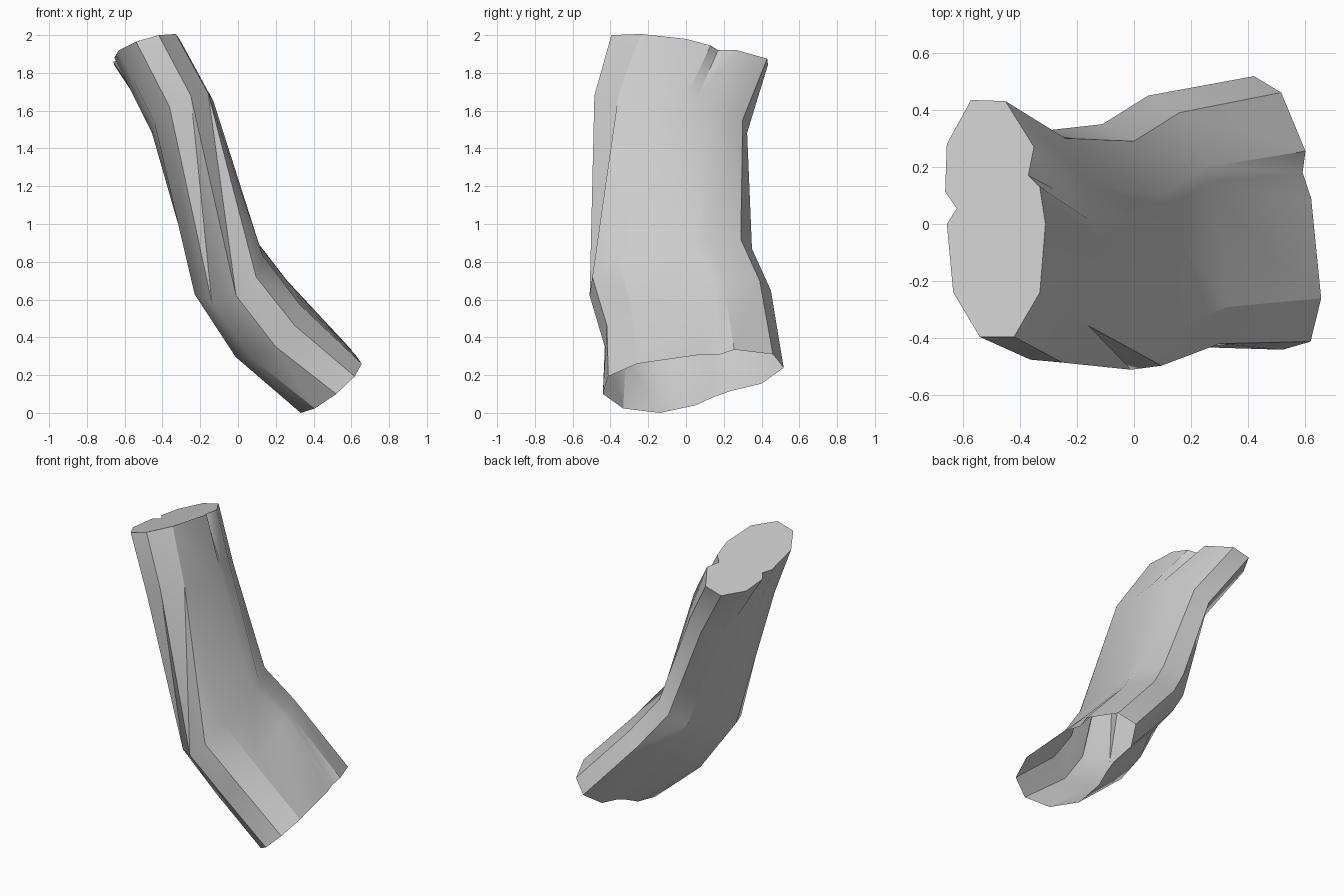
import bpy
import bmesh
from math import cos, sin, pi, radians
from mathutils import Matrix, Vector

default_cube = bpy.data.objects.get("Cube")
if default_cube:
    bpy.data.objects.remove(default_cube, do_unlink=True)

# One plain grey for the whole model
grey = bpy.data.materials.new("plain_grey")
grey.use_nodes = True
colour = (0.6, 0.6, 0.6, 1)
grey.diffuse_color = colour
grey.node_tree.nodes["Principled BSDF"].inputs["Base Color"].default_value = colour


def fit_lobe(profile, anchors, stations):
    """Place a flat profile at every station.

    A station gives the places of the three anchor corners; the other corners
    follow from the same flat stretch and skew.
    """
    flat = [Vector((x, y, 1)) for x, y in profile]
    to_anchor = Matrix([flat[i] for i in anchors]).transposed().inverted()
    weights = [to_anchor @ corner for corner in flat]
    return [[sum((Vector(p) * w for p, w in zip(station, weight)), Vector())
             for weight in weights] for station in stations]


# Wide front lobe: six corners of a nonagon, anchored inner side, front, outer side
front_profile = [(cos(2 * pi * i / 9), sin(2 * pi * i / 9)) for i in range(6)]
front_lobe = fit_lobe(front_profile, (0, 2, 5), [
    ((-.31, 0, 1.98), (-.42, -.395, 2), (-.655, 0, 1.88)),
    ((-.13, -.15, 1.65), (-.25, -.485, 1.68), (-.455, -.12, 1.48)),
    ((.13, -.365, .835), (-.01, -.51, .62), (-.24, -.05, .73)),
    ((.33, -.29, .57), (.2, -.43, .35), (-.025, .03, .38)),
    ((.655, -.26, .26), (.52, -.44, .1), (.33, .05, .04)),
])

# Narrow rear lobe: rounded back, anchored outer side, back, inner side
rear_profile = [(.7, -1.07), (0, 0), (-.395, 1), (0, 1), (1, 0)]
rear_lobe = fit_lobe(rear_profile, (1, 3, 4), [
    ((-.655, .28, 1.84), (-.45, .43, 1.875), (-.35, .27, 1.92)),
    ((-.41, .2, 1.47), (-.24, .3, 1.55), (-.16, .14, 1.64)),
    ((-.19, .25, .79), (0, .29, .92), (.09, .1, .92)),
    ((-.02, .35, .57), (.16, .39, .7), (.26, .2, .7)),
    ((.36, .4, .155), (.515, .46, .31), (.6, .255, .335)),
])

# Shallow grooves where the lobes meet, on the outer and the inner side
outer_groove = [(-.62, .055, 1.87), (-.42, -.01, 1.5), (-.21, .04, .73),
                (0, .12, .45), (.35, .15, .085)]
inner_step = [(-.37, .17, 1.92), (-.165, .06, 1.67), (.1, .05, .9),
              (.265, .145, .69), (.59, .18, .31)]
inner_groove = [(-.33, .13, 1.945), (-.15, .01, 1.69), (.115, .01, .87),
                (.28, .08, .655), (.62, .09, .31)]

# Shell: one skin around both lobes
bm = bmesh.new()
rings = []
for front, outer, rear, step, groove in zip(front_lobe, outer_groove, rear_lobe,
                                            inner_step, inner_groove):
    rings.append([bm.verts.new(p) for p in [*front, outer, *rear, step, groove]])

count = len(rings[0])
for upper, lower in zip(rings, rings[1:]):
    for i in range(count):
        j = (i + 1) % count
        a, b, c, d = upper[i], lower[i], lower[j], upper[j]
        if i == 0:  # the inner side keeps its bulge
            a, b, c, d = b, c, d, a
        bm.faces.new((a, b, c))
        bm.faces.new((a, c, d))

# Closed at the top, open at the foot
bm.faces.new(rings[0])
bmesh.ops.recalc_face_normals(bm, faces=bm.faces)

mesh = bpy.data.meshes.new("bent_shell")
bm.to_mesh(mesh)
bm.free()
mesh.materials.append(grey)
shell = bpy.data.objects.new("bent_shell", mesh)
bpy.context.collection.objects.link(shell)

# Smooth the shallow bends, keep the long ridges crisp
bpy.ops.object.select_all(action="DESELECT")
shell.select_set(True)
bpy.context.view_layer.objects.active = shell
bpy.ops.object.shade_smooth_by_angle(angle=radians(30))
